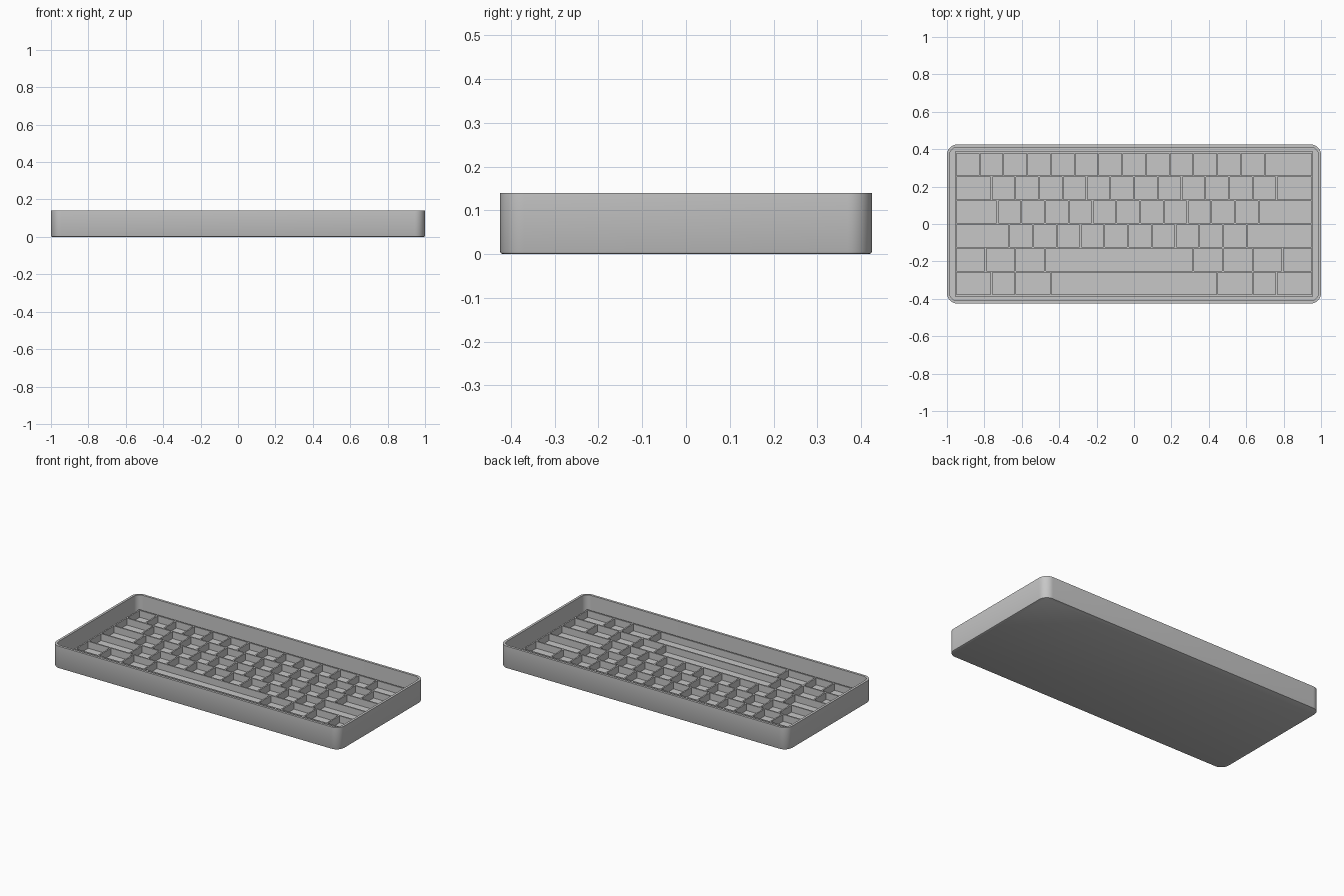
import bpy, bmesh, math
from mathutils import Matrix, Vector

cube = bpy.data.objects.get("Cube")
if cube:
    bpy.data.objects.remove(cube, do_unlink=True)

grey = bpy.data.materials.new("plain_grey")
grey.use_nodes = True
grey.diffuse_color = (0.57, 0.57, 0.57, 1)
grey.node_tree.nodes["Principled BSDF"].inputs["Base Color"].default_value = grey.diffuse_color

HALF_X, HALF_Y, HEIGHT = 1.0, 0.425, 0.14
WALL, FLOOR, CORNER = 0.015, 0.015, 0.055
UNIT, ROW, DIVIDER, GRID_TOP = 0.127, 0.1275, 0.009, 0.058


def add_object(name, bm):
    bmesh.ops.recalc_face_normals(bm, faces=bm.faces)
    mesh = bpy.data.meshes.new(name)
    bm.to_mesh(mesh)
    bm.free()
    mesh.materials.append(grey)
    obj = bpy.data.objects.new(name, mesh)
    bpy.context.collection.objects.link(obj)
    return obj


def rounded_loop(bm, inset, z, steps=10):
    """Ring of vertices round a rounded rectangle."""
    radius = CORNER - inset
    verts = []
    for corner, (sx, sy) in enumerate([(1, 1), (-1, 1), (-1, -1), (1, -1)]):
        for i in range(steps + 1):
            a = (corner + i / steps) * math.pi / 2
            verts.append(bm.verts.new((sx * (HALF_X - CORNER) + radius * math.cos(a),
                                       sy * (HALF_Y - CORNER) + radius * math.sin(a), z)))
    return verts


def add_box(bm, x0, x1, y0, y1, z0, z1):
    centre = Vector((x0 + x1, y0 + y1, z0 + z1)) / 2
    size = Matrix.Diagonal((x1 - x0, y1 - y0, z1 - z0, 1))
    bmesh.ops.create_cube(bm, size=1, matrix=Matrix.Translation(centre) @ size)


# Open tray: softened base edge, outer wall, rim, inner wall, floor
bm = bmesh.new()
section = [(0.006, 0), (0.002, 0.002), (0, 0.006), (0, HEIGHT), (WALL, HEIGHT), (WALL, FLOOR)]
rings = [rounded_loop(bm, inset, z) for inset, z in section]
for low, high in zip(rings, rings[1:]):
    for i in range(len(low)):
        j = (i + 1) % len(low)
        bm.faces.new((low[i], low[j], high[j], high[i]))
bm.faces.new(rings[0])
bm.faces.new(rings[-1])
tray = add_object("tray", bm)
bpy.context.view_layer.objects.active = tray
tray.select_set(True)
bpy.ops.object.shade_smooth_by_angle(angle=math.radians(35))
tray.select_set(False)

# Compartment widths in key units, back row first
rows = [
    [1] * 13 + [2],
    [1.5] + [1] * 12 + [1.5],
    [1.75] + [1] * 11 + [2.25],
    [2.25] + [1] * 10 + [2.75],
    [1.25] * 3 + [6.25] + [1.25] * 4,
    [1.5, 1, 1.5, 7, 1.5, 1, 1.5],
]

# Divider grid standing on the floor
bm = bmesh.new()
half = DIVIDER / 2
left, back = -UNIT * 7.5, ROW * 3
base = FLOOR - 0.003
for r in range(len(rows) + 1):
    y = back - r * ROW
    add_box(bm, left - half, -left + half, y - half, y + half, base, GRID_TOP)
for r, widths in enumerate(rows):
    y = back - r * ROW
    x = left
    for width in [0] + widths:
        x += width * UNIT
        add_box(bm, x - half, x + half, y - ROW + half, y - half, base, GRID_TOP)
add_object("divider_grid", bm)
